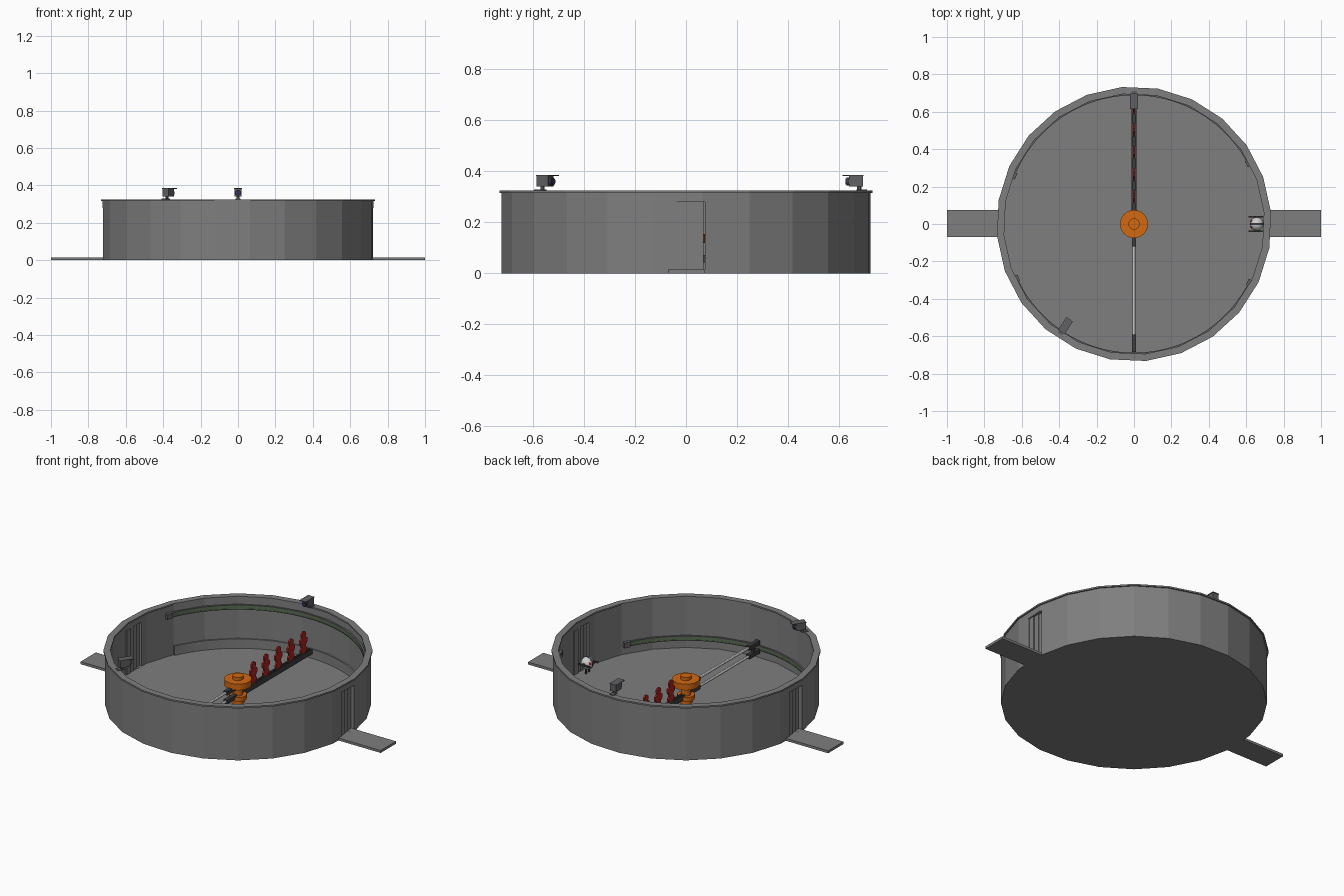
import bpy, bmesh, math
from mathutils import Vector, Matrix

if "Cube" in bpy.data.objects:
    bpy.data.objects.remove(bpy.data.objects["Cube"])

SIDES, OFF = 24, math.radians(5)


def mat(name, *rgb):
    m = bpy.data.materials.new(name)
    m.diffuse_color = (*rgb, 1)
    m.use_nodes = True
    m.node_tree.nodes["Principled BSDF"].inputs["Base Color"].default_value = m.diffuse_color
    return m


DARK = mat("dark", .05, .05, .055)
ORANGE = mat("orange", .65, .14, .006)
RED = mat("red", .42, .02, .015)
STEEL = mat("steel", .75, .75, .75)
WHITE = mat("white", .8, .8, .8)
GREEN = mat("rail_green", .10, .15, .08)
BLUE = mat("lens_blue", .03, .03, .12)
GREY = mat("housing", .12, .12, .13)
SHELL = mat("shell_grey", .21, .21, .21)


def finish(name, bm, m=None, smooth=False):
    bmesh.ops.recalc_face_normals(bm, faces=bm.faces)
    me = bpy.data.meshes.new(name)
    bm.to_mesh(me)
    bm.free()
    ob = bpy.data.objects.new(name, me)
    bpy.context.collection.objects.link(ob)
    me.materials.append(m or SHELL)
    if smooth:
        bpy.context.view_layer.objects.active = ob
        ob.select_set(True)
        bpy.ops.object.shade_smooth_by_angle()
        ob.select_set(False)
    return ob


def box(name, lo, hi, m=None, xf=None):
    bm = bmesh.new()
    lo, hi = Vector(lo), Vector(hi)
    bmesh.ops.create_cube(bm, size=1)
    for v in bm.verts:
        v.co = (lo + hi) / 2 + v.co * (hi - lo)
    if xf:
        bm.transform(xf)
    return finish(name, bm, m)


def cyl(name, a, b, r, m=None, seg=20, xf=None):
    bm = bmesh.new()
    a, b = Vector(a), Vector(b)
    d = b - a
    bmesh.ops.create_cone(bm, cap_ends=True, segments=seg, radius1=r, radius2=r, depth=d.length)
    bm.transform(Matrix.Translation((a + b) / 2) @ d.to_track_quat('Z', 'Y').to_matrix().to_4x4())
    if xf:
        bm.transform(xf)
    return finish(name, bm, m, True)


# sweep a closed (radius, z) profile around the z axis, fully or along an arc
def sweep(name, prof, seg, a0=0, a1=2 * math.pi, m=None):
    bm = bmesh.new()
    full = a1 - a0 > 6.28
    rings = []
    for i in range(seg if full else seg + 1):
        t = a0 + (a1 - a0) * i / seg
        rings.append([bm.verts.new((r * math.cos(t), r * math.sin(t), z)) for r, z in prof])
    n = len(prof)
    for i in range(seg):
        p, q = rings[i], rings[(i + 1) % len(rings)]
        for j in range(n):
            bm.faces.new((p[j], q[j], q[(j + 1) % n], p[(j + 1) % n]))
    if not full:
        bm.faces.new(rings[0])
        bm.faces.new(rings[-1])
    return finish(name, bm, m)


def rect(r0, r1, z0, z1):
    return [(r0, z0), (r1, z0), (r1, z1), (r0, z1)]


# arena shell
FULL = OFF + 2 * math.pi
wall = sweep("arena_wall", rect(.703, .727, 0, .316), SIDES, OFF, FULL)
sweep("arena_rim", rect(.697, .735, .316, .325), SIDES, OFF, FULL)
bm = bmesh.new()
bmesh.ops.create_cone(bm, cap_ends=True, segments=SIDES, radius1=.715, radius2=.715, depth=.014)
bm.transform(Matrix.Translation((0, 0, .007)) @ Matrix.Rotation(OFF, 4, 'Z'))
finish("arena_floor", bm)

# doorways cut through the wall
for s in (-1, 1):
    cut = box("door_cutter", (s * .7 - .1, -.07, .0151), (s * .7 + .1, .075, .28))
    cut.hide_render = True
    mod = wall.modifiers.new("door", 'BOOLEAN')
    mod.operation, mod.object = 'DIFFERENCE', cut
    bpy.context.view_layer.objects.active = wall
    bpy.ops.object.modifier_apply(modifier=mod.name)
    bpy.data.objects.remove(cut)

# ramps and stepped sliding door panels, a narrow slit left open on one edge
for s, side in ((-1, "left"), (1, "right")):
    xs = sorted((s * .70, s))
    box(f"{side}_ramp", (xs[0], -.07, 0), (xs[1], .075, .015))
    for i in range(4):
        x = sorted((s * (.719 - i * .005), s * (.709 - i * .005)))
        y = -.07 + i * .0345 if s > 0 else .0405 - i * .0345
        box(f"{side}_door_panel_{i + 1}", (x[0], y, .015), (x[1], y + .0345, .28))

# curved rails on the inner wall
R = math.radians
for name, z, a0, a1 in (("back_rail", .262, 28, 158), ("front_rail", .075, 205, 333)):
    sweep(name, rect(.690, .701, z - .010, z + .010), 40, R(a0), R(a1), GREEN)
    for dz in (-.012, .012):
        sweep(name + "_lip", rect(.688, .702, z + dz - .002, z + dz + .002), 40, R(a0), R(a1), GREY)
    for a in (a0, a1):
        box(name + "_end", (.680, -.018, z - .016), (.70, .018, z + .016), GREY, Matrix.Rotation(R(a), 4, 'Z'))
sweep("back_skirting", rect(.691, .703, .014, .07), 40, R(25), R(155))

# central hub
for name, z0, z1, r in (("hub_base", .014, .03, .035), ("hub_lower_disc", .035, .062, .048),
                        ("hub_shaft", .014, .125, .028), ("hub_upper_disc", .118, .155, .075),
                        ("hub_cap", .15, .175, .03)):
    cyl(name, (0, 0, z0), (0, 0, z1), r, ORANGE, 24)

# target arm: two dark rails with standing figures
for s in (-1, 1):
    box("target_arm_rail", (s * .009 - .004, .03, .042), (s * .009 + .004, .69, .072), DARK)
box("target_arm_core", (-.006, .03, .045), (.006, .685, .062), DARK)
HALF = [(.014, .055), (.014, .076), (.027, .082), (.029, .096), (.018, .108), (.021, .120), (.034, .135),
        (.032, .155), (.014, .165), (.020, .176), (.019, .190), (.008, .200)]
for i in range(5):
    bm = bmesh.new()
    pts = HALF + [(-y, z) for y, z in reversed(HALF)]
    f = bm.faces.new([bm.verts.new((-.005, .145 + i * .119 + y, z)) for y, z in pts])
    ext = bmesh.ops.extrude_face_region(bm, geom=[f])
    for v in ext["geom"]:
        if isinstance(v, bmesh.types.BMVert):
            v.co.x += .01
    finish(f"target_{i + 1}", bm, RED)

# rod arm: two stacked rods ending in clamps around the front rail
for z in (.06, .112):
    cyl("arm_rod", (0, -.05, z), (0, -.62, z), .008, STEEL, 12)
    box("arm_rod_socket", (-.012, -.12, z - .012), (.012, -.02, z + .012), DARK)
    box("arm_end_block", (-.012, -.685, z - .013), (.012, -.59, z + .013), DARK)
box("arm_end_plate", (-.009, -.645, .06), (.009, -.63, .112), DARK)

# rim cameras, aimed at the centre (local +y points outward)
for name, a in (("back_camera", 90), ("front_camera", 236)):
    xf = Matrix.Rotation(R(a - 90), 4, 'Z')
    box(name + "_foot", (-.014, .67, .324), (.014, .71, .329), GREY, xf)
    cyl(name + "_post", (0, .68, .325), (0, .68, .345), .008, GREY, 12, xf)
    box(name + "_body", (-.019, .64, .341), (.019, .695, .381), GREY, xf)
    box(name + "_hood", (-.021, .615, .381), (.021, .697, .386), GREY, xf)
    cyl(name + "_barrel", (0, .645, .360), (0, .630, .360), .016, DARK, 16, xf)
    cyl(name + "_lens", (0, .632, .360), (0, .626, .360), .012, BLUE, 16, xf)

# small ball-shaped robot by the right door
C = Vector((.657, 0, .073))
bm = bmesh.new()
bmesh.ops.create_uvsphere(bm, u_segments=20, v_segments=12, radius=.036)
bm.transform(Matrix.Translation(C))
finish("robot_body", bm, WHITE, True)
cyl("robot_band", C - Vector((0, .005, 0)), C + Vector((0, .005, 0)), .0365, DARK, 20)
for s in (-1, 1):
    p = Vector((-.028, s * .016, .008))
    cyl("robot_eye", C + p * .9, C + p * 1.12, .008, RED, 12)
    box("robot_arm", (.612, s * .038 - .004, .068), (.69, s * .038 + .004, .076), DARK)
    cyl("robot_shoulder", C + Vector((0, s * .028, 0)), C + Vector((0, s * .042, 0)), .010, DARK, 12)
    cyl("robot_leg", (.657, s * .015, .014), (.657, s * .015, .045), .006, DARK, 10)
